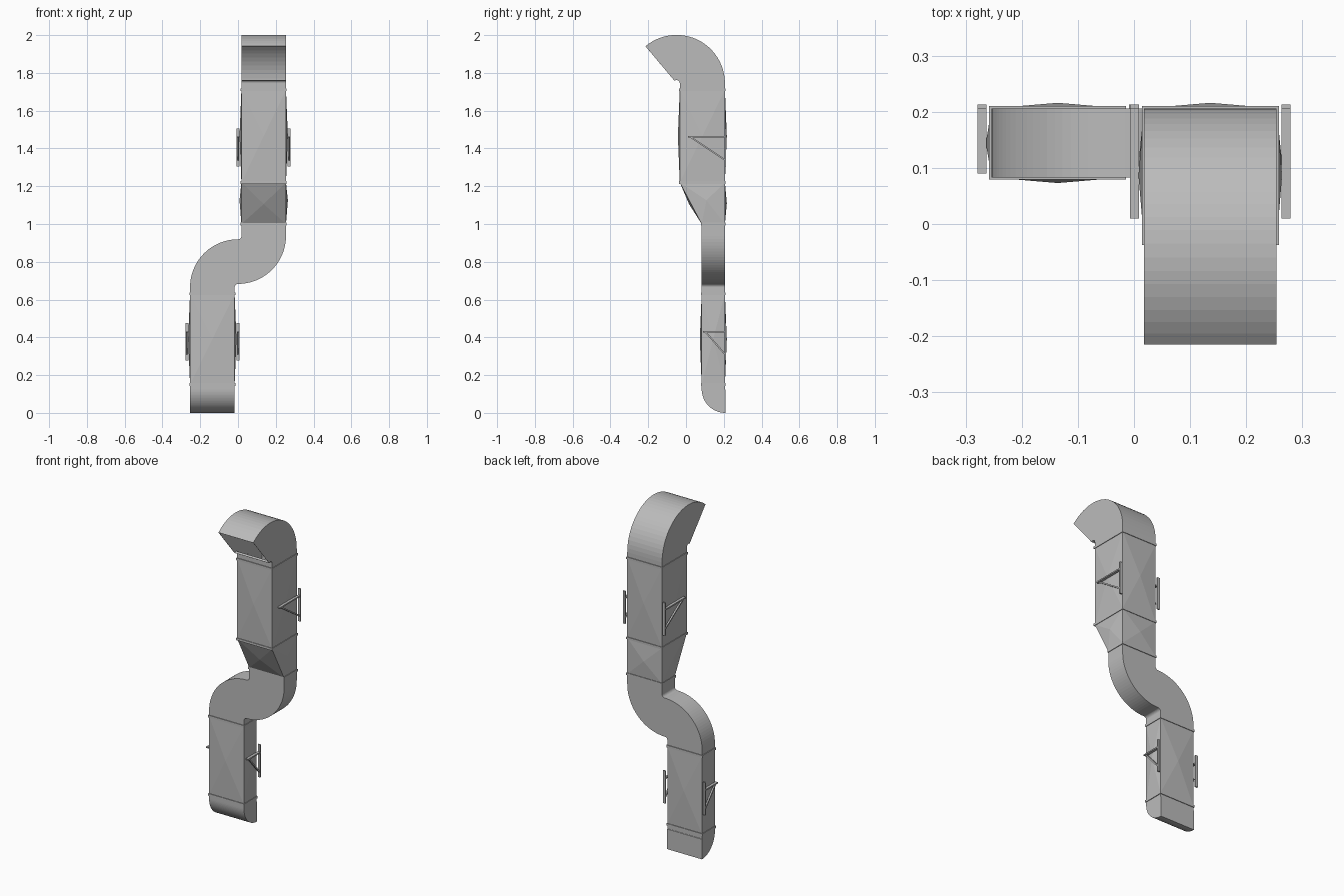
import bpy, bmesh
from math import cos, sin, radians
from mathutils import Vector, Matrix

old = bpy.data.objects.get("Cube")
if old:
    bpy.data.objects.remove(old, do_unlink=True)

steel = bpy.data.materials.new("galvanised_grey")
GREY = (0.5, 0.5, 0.5, 1)
steel.diffuse_color = GREY
steel.use_nodes = True
steel.node_tree.nodes["Principled BSDF"].inputs["Base Color"].default_value = GREY

# Main dimensions
X0, X1 = 0.018, 0.254          # upper run; the lower run is its mirror
BACK, FRONT, DEEP = 0.206, 0.083, -0.033
RIN, ROUT = X0, X1             # bend radii
SEGS = 24


def finish(name, bm):
    mesh = bpy.data.meshes.new(name)
    bm.to_mesh(mesh)
    bm.free()
    mesh.materials.append(steel)
    ob = bpy.data.objects.new(name, mesh)
    bpy.context.collection.objects.link(ob)
    return ob


def loft(name, sections, bulge=0, cap_start=False):
    """Skin four-cornered sections; bulge raises the middle of each panel."""
    bm = bmesh.new()
    rings = [[bm.verts.new(p) for p in s] for s in sections]
    for a, b in zip(rings, rings[1:]):
        for i in range(4):
            j = (i + 1) % 4
            bm.faces.new((a[i], a[j], b[j], b[i]))
    if cap_start:
        bm.faces.new(rings[0][::-1])
    bm.normal_update()
    if bulge:
        for f in list(bm.faces):
            n = f.normal.copy()
            for v in bmesh.ops.poke(bm, faces=[f])["verts"]:
                v.co += n * bulge
    return finish(name, bm)


def rect(x0, x1, y0, y1, z):
    return [(x0, y0, z), (x1, y0, z), (x1, y1, z), (x0, y1, z)]


def arc(u, z, r, a0, a1):
    steps = [radians(a0 + (a1 - a0) * i / SEGS) for i in range(SEGS + 1)]
    return [(u + r * cos(a), z + r * sin(a)) for a in steps]


def box(bm, centre, size, tilt=0):
    m = (Matrix.Translation(centre) @ Matrix.Rotation(tilt, 4, "X")
         @ Matrix.Diagonal((*size, 1)))
    bmesh.ops.create_cube(bm, size=1, matrix=m)


def side_bend(name, front, back, x0, x1, **kw):
    return loft(name, [[(x0, *f), (x1, *f), (x1, *b), (x0, *b)]
                       for f, b in zip(front, back)], **kw)


# Outlet elbow at the foot, opening to the back
side_bend("outlet_elbow",
          arc(BACK + 0.003, 0.126, 0.126, 270, 180) + [(FRONT, 0.15)],
          arc(BACK + 0.003, 0.126, 0.003, 270, 180) + [(BACK, 0.15)],
          -X1, -X0, cap_start=True)

# Straight runs and the tapered piece, with cross-broken panels
loft("lower_duct", [rect(-X1, -X0, FRONT, BACK, 0.15),
                    rect(-X1, -X0, FRONT, BACK, 0.63)], bulge=0.01)
loft("tapered_duct", [rect(X0, X1, FRONT, BACK, 1.0),
                      rect(X0, X1, DEEP, BACK, 1.22)], bulge=0.01)
loft("upper_duct", [rect(X0, X1, DEEP, BACK, 1.22),
                    rect(X0, X1, DEEP, BACK, 1.71)], bulge=0.01)

# Sideways S-bend joining the two runs
C1, C2 = 0.665, 0.937
left = ([(-ROUT, 0.63)] + arc(0, C1, ROUT, 180, 90)
        + arc(0, C2, RIN, 270, 360)[1:] + [(RIN, 1.0)])
right = ([(-RIN, 0.63)] + arc(0, C1, RIN, 180, 90)
         + arc(0, C2, ROUT, 270, 360)[1:] + [(ROUT, 1.0)])
loft("s_bend", [[(l[0], FRONT, l[1]), (r[0], FRONT, r[1]),
                 (r[0], BACK, r[1]), (l[0], BACK, l[1])]
                for l, r in zip(left, right)])

# Open hood curling to the front
hood = side_bend("hood",
                 [(DEEP, 1.71)] + arc(-0.05, 1.745, 0.017, 0, 130),
                 [(BACK, 1.71)] + arc(-0.05, 1.745, 0.256, 0, 130), X0, X1)
wall = hood.modifiers.new("sheet", "SOLIDIFY")
wall.thickness = 0.002
wall.offset = -1

# Flange rings at each joint
JOINTS = [("outlet", -X1, -X0, FRONT, 0.15), ("lower", -X1, -X0, FRONT, 0.63),
          ("taper_bottom", X0, X1, FRONT, 1.0), ("taper_top", X0, X1, DEEP, 1.22),
          ("hood", X0, X1, DEEP, 1.71)]
E, H = 0.004, 0.007
for label, x0, x1, y0, z in JOINTS:
    outer = (x0 - E, x1 + E, y0 - E, BACK + E)
    inner = (x0, x1, y0, BACK)
    loft(label + "_flange", [rect(*inner, z - H), rect(*outer, z - H),
                             rect(*outer, z + H), rect(*inner, z + H)])


# Wall brackets: upright, arm and diagonal strut on both sides of each run
def bracket(name, x, tip, arm_z, low, high):
    bm = bmesh.new()
    w = 0.016
    box(bm, (x, 0.209, (low + high) / 2), (w, 0.008, high - low))
    box(bm, (x, (tip + 0.209) / 2, arm_z), (w, 0.209 - tip, 0.008))
    a, b = Vector((x, tip + 0.012, arm_z)), Vector((x, 0.205, low + 0.035))
    d = b - a
    box(bm, (a + b) / 2, (w * 0.6, d.length, 0.008), Vector((d.y, d.z)).angle_signed(Vector((1, 0))))
    finish(name, bm)


MID = (X0 + X1) / 2
for side, s in (("left", 1), ("right", -1)):
    bracket("upper_bracket_" + side, MID + s * 0.135, 0.01, 1.462, 1.305, 1.505)
    bracket("lower_bracket_" + side, -MID + s * 0.135, 0.09, 0.43, 0.277, 0.477)
